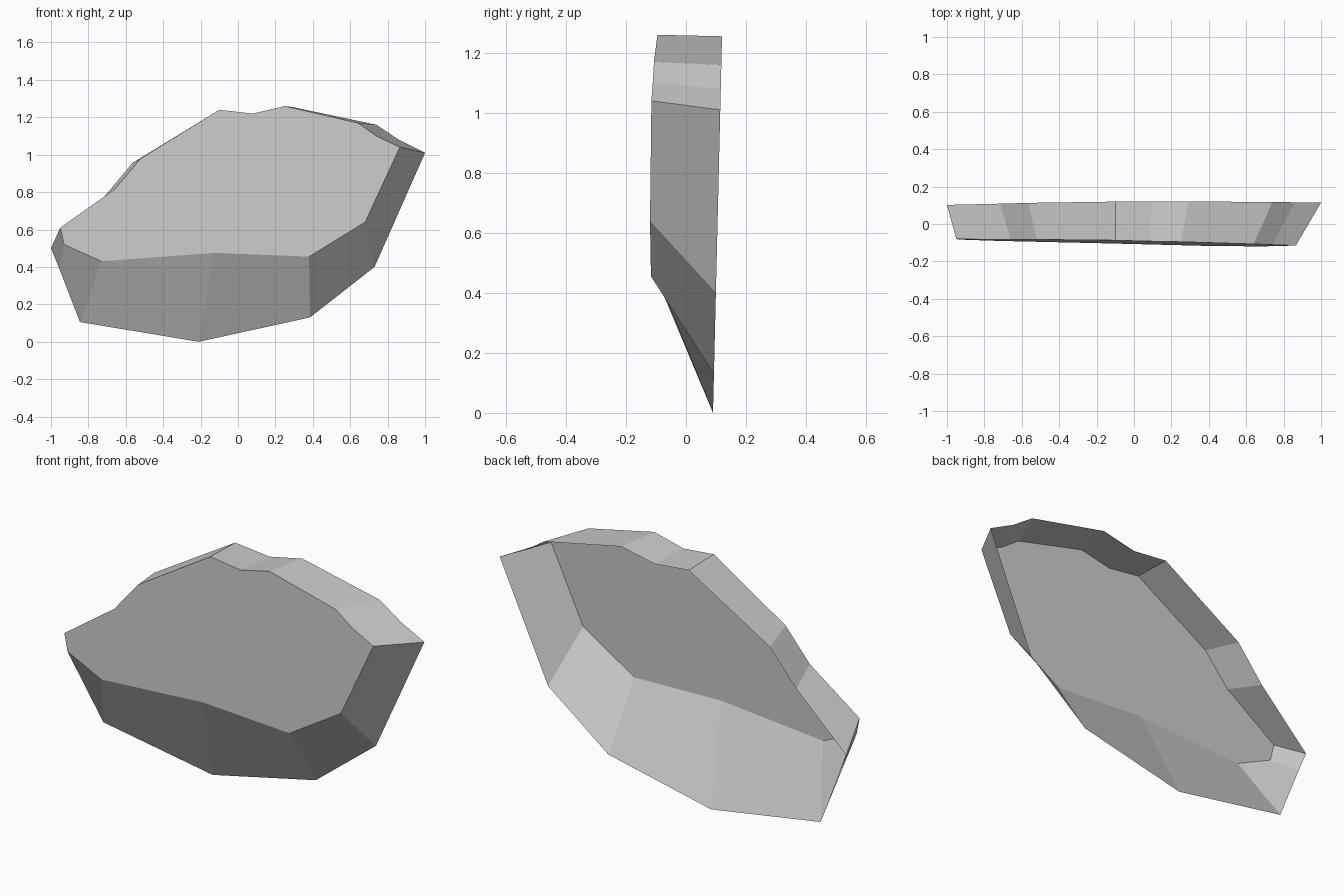
import bpy
import bmesh

default_cube = bpy.data.objects.get("Cube")
if default_cube:
    bpy.data.objects.remove(default_cube, do_unlink=True)

# Single stone colour
stone = bpy.data.materials.new("stone_grey")
stone.use_nodes = True
stone.diffuse_color = (0.6, 0.6, 0.6, 1)
shader = next(n for n in stone.node_tree.nodes if n.type == "BSDF_PRINCIPLED")
shader.inputs["Base Color"].default_value = stone.diffuse_color

# Outline of the slab, anticlockwise: (front x, z), (back x, z)
outline = [
    ((-.95, .61), (-1, .5)),
    ((-.93, .52), (-.955, .39)),
    ((-.73, .43), (-.845, .105)),
    ((-.13, .475), (-.21, 0)),
    ((.38, .455), (.385, .13)),
    ((.68, .64), (.73, .4)),
    ((.865, 1.04), (1, 1.01)),
    ((.74, 1.1), (.86, 1.08)),
    ((.64, 1.17), (.74, 1.16)),
    ((.25, 1.26), (.29, 1.255)),
    ((.08, 1.22), (.1, 1.215)),
    ((-.1, 1.24), (-.1, 1.235)),
    ((-.52, .98), (-.565, .955)),
    ((-.66, .815), (-.715, .775)),
]


def front_depth(x, z):
    """Slightly tilted plane of the front face."""
    return -.118 - .0245 * x + .023 * z


def back_depth(x, z):
    """Slightly tilted plane of the open back rim."""
    return .09 + .024 * z


def ring(bm, points, depth):
    return [bm.verts.new((x, depth(x, z), z)) for x, z in points]


bm = bmesh.new()
front = ring(bm, [pair[0] for pair in outline], front_depth)
back = ring(bm, [pair[1] for pair in outline], back_depth)

# Flat front face, then the sloping side walls; the back stays open
bm.faces.new(front)
count = len(outline)
for i in range(count):
    j = (i + 1) % count
    bm.faces.new((front[i], back[i], back[j], front[j]))

mesh = bpy.data.meshes.new("rock_slab")
bm.to_mesh(mesh)
bm.free()
mesh.materials.append(stone)

rock_slab = bpy.data.objects.new("rock_slab", mesh)
bpy.context.collection.objects.link(rock_slab)
